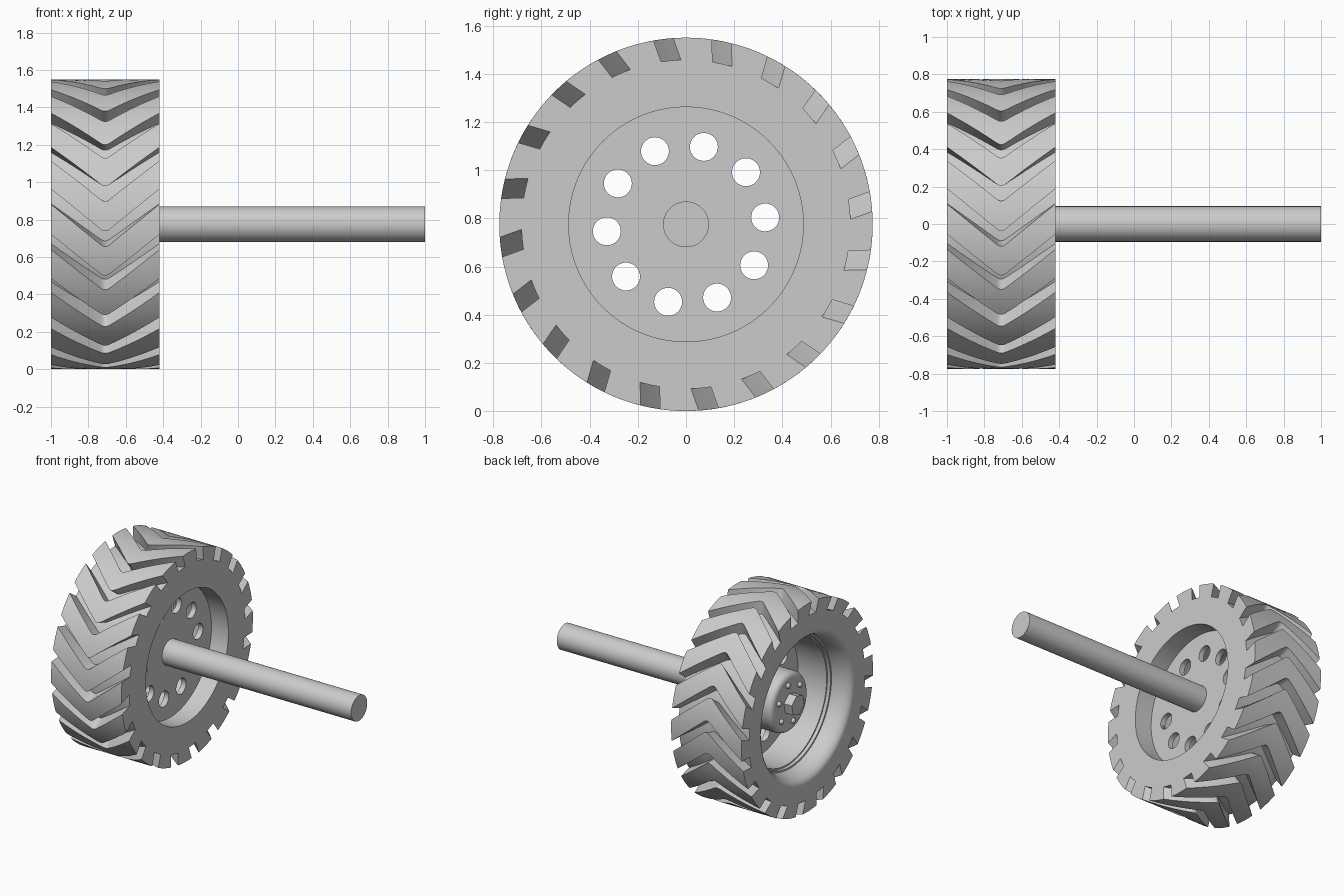
import bpy, bmesh
from math import cos, sin, pi, radians

AXIS_Z = 0.775
LUGS = 20
PITCH = 360 / LUGS
X_OUT, X_IN, X_MID = -1.0, -0.42, -0.71
R_TREAD, R_GROOVE, R_BORE = 0.775, 0.683, 0.487

if "Cube" in bpy.data.objects:
    bpy.data.objects.remove(bpy.data.objects["Cube"], do_unlink=True)

grey = bpy.data.materials.new("light_grey")
grey.use_nodes = True
colour = (0.6, 0.6, 0.6, 1)
grey.diffuse_color = colour
grey.node_tree.nodes["Principled BSDF"].inputs["Base Color"].default_value = colour


def polar(x, r, degrees):
    a = radians(degrees)
    return (x, r * cos(a), AXIS_Z + r * sin(a))


def finish(name, bm, angle=30):
    bmesh.ops.recalc_face_normals(bm, faces=bm.faces)
    mesh = bpy.data.meshes.new(name)
    bm.to_mesh(mesh)
    bm.free()
    mesh.materials.append(grey)
    obj = bpy.data.objects.new(name, mesh)
    bpy.context.collection.objects.link(obj)
    bpy.ops.object.select_all(action="DESELECT")
    obj.select_set(True)
    bpy.context.view_layer.objects.active = obj
    bpy.ops.object.shade_smooth_by_angle(angle=radians(angle))
    return obj


def add_loft(bm, rings, closed=False):
    """Skin equal rings of points; cap the ends unless the rings close up."""
    loops = [[bm.verts.new(p) for p in ring] for ring in rings]
    pairs = list(zip(loops, loops[1:]))
    if closed:
        pairs.append((loops[-1], loops[0]))
    else:
        bm.faces.new(loops[0])
        bm.faces.new(loops[-1])
    for a, b in pairs:
        for i in range(len(a)):
            j = (i + 1) % len(a)
            bm.faces.new((a[i], a[j], b[j], b[i]))


def lathe(name, profile, segments=96, closed=False, start=0):
    """Turn (x, radius) points about the wheel axis."""
    bm = bmesh.new()
    add_loft(bm, [[polar(x, r, start + 360 * i / segments) for i in range(segments)]
                  for x, r in profile], closed)
    return finish(name, bm)


def arc(cx, cr, rx, rr, a0, a1, steps=8):
    return [(cx + rx * cos(radians(a0 + (a1 - a0) * i / steps)),
             cr + rr * sin(radians(a0 + (a1 - a0) * i / steps)))
            for i in range(steps + 1)]


# Tyre carcass with a rounded outer lip
lip = arc(-0.86, 0.56, 0.14, 0.56 - R_BORE, 180, 270)
lathe("tyre_body", [(X_OUT, R_GROOVE)] + lip + [(X_IN, R_BORE), (X_IN, R_GROOVE)],
      120, closed=True)


# Chevron tread lugs with leaning side walls
def sweep_angle(x):
    d = abs(x - X_MID) / (X_IN - X_MID)
    rounding = 0.08
    d = d if d > rounding else (d * d / rounding + rounding) / 2
    return 17.5 * (1 - d)


def lug_section(x, base):
    turn = base + sweep_angle(x)
    steps = 5
    top = [(R_TREAD, 3.05 + 11.9 * i / steps) for i in range(steps + 1)]
    foot = [(R_GROOVE - 0.004, 1.65 + 11 * i / steps) for i in range(steps, -1, -1)]
    return [polar(x, r, turn + a) for r, a in top + foot]


half = [0, 0.04, 0.08, 0.25, 0.45, 0.65, 0.85, 1]
stations = [X_MID + (X_IN - X_MID) * t for t in [-h for h in half[:0:-1]] + half]
bm = bmesh.new()
for k in range(LUGS):
    add_loft(bm, [lug_section(x, 7 + PITCH * k) for x in stations])
finish("tread_lugs", bm, 25)

# Rim barrel with a narrow bead at its outer edge
lathe("rim_barrel", [(-0.86, 0.492), (-0.86, 0.475), (-0.835, 0.475), (-0.835, 0.465),
                     (-0.56, 0.465), (-0.56, 0.492)], closed=True)

# Wheel disc with ten round openings
disc = lathe("wheel_disc", [(-0.60, 0.489), (-0.56, 0.489)])
bm = bmesh.new()
for k in range(10):
    _, cy, cz = polar(0, 0.33, 5 + 36 * k)
    add_loft(bm, [[(x, cy + 0.058 * cos(2 * pi * i / 32), cz + 0.058 * sin(2 * pi * i / 32))
                   for i in range(32)] for x in (-0.7, -0.5)])
cutter = finish("hole_cutter", bm)
cutter.hide_render = True
cut = disc.modifiers.new("holes", "BOOLEAN")
cut.object = cutter
cut.operation = "DIFFERENCE"
cut.solver = "EXACT"
bpy.context.view_layer.objects.active = disc
bpy.ops.object.modifier_apply(modifier="holes")
bpy.data.objects.remove(cutter, do_unlink=True)

# Hub with rounded shoulder, centre nut and six bolt heads
lathe("hub", [(-0.59, 0.22)] + arc(-0.82, 0.18, 0.04, 0.04, 90, 180, 6), 64)
lathe("centre_nut", [(-0.85, 0.078), (-0.925, 0.078)], 6, start=18)
bm = bmesh.new()
for k in range(6):
    ball = bmesh.ops.create_uvsphere(bm, u_segments=16, v_segments=10, radius=0.02)
    bmesh.ops.translate(bm, verts=ball["verts"], vec=polar(-0.862, 0.145, 78 + 60 * k))
finish("hub_bolts", bm, 40)

# Axle
lathe("axle", [(-0.58, 0.095), (1.0, 0.095)], 64)
